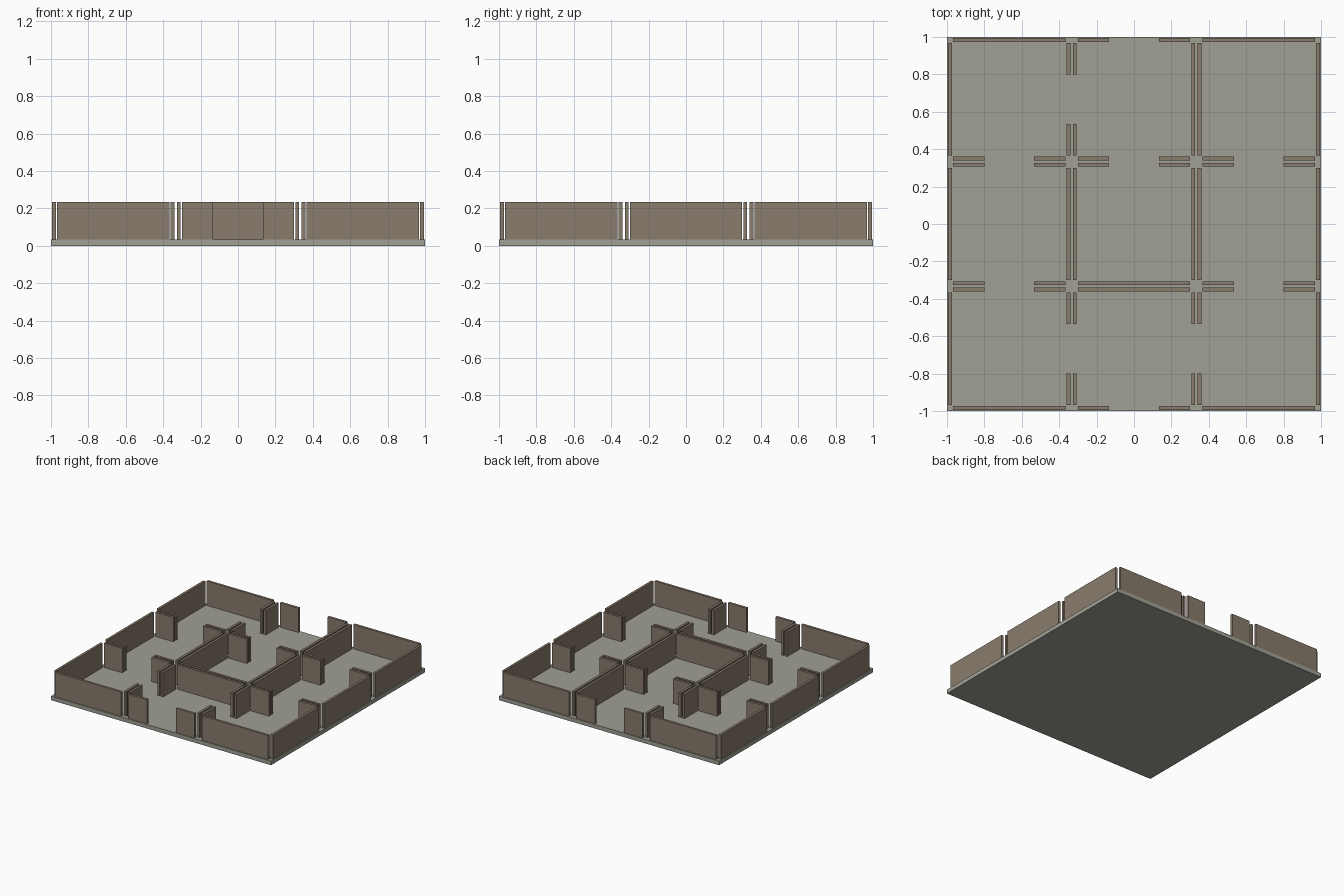
import bpy

if "Cube" in bpy.data.objects:
    bpy.data.objects.remove(bpy.data.objects["Cube"])

U = 1 / 30            # module: each room is 20 x 20 modules
ROOM = 20 * U


def material(name, rgb):
    m = bpy.data.materials.new(name)
    m.diffuse_color = (*rgb, 1)
    m.use_nodes = True
    m.node_tree.nodes["Principled BSDF"].inputs["Base Color"].default_value = m.diffuse_color
    return m


stone = material("grey stone", (0.35, 0.35, 0.30))
brick = material("brown wall", (0.25, 0.20, 0.15))


def box(name, x, y, z, sx, sy, sz, mat):
    bpy.ops.mesh.primitive_cube_add(size=1, location=(x, y, z))
    ob = bpy.context.object
    ob.name = name
    ob.scale = (sx, sy, sz)
    bpy.ops.object.transform_apply(location=False, rotation=False, scale=True)
    ob.data.materials.append(mat)


# Floor slab
box("floor", 0, 0, U / 2, 2, 2, U, stone)


def wall(name, cx, cy, dx, dy, door):
    """Thin wall just inside the room edge in direction (dx, dy)."""
    d = 9.5 * U
    # a doorway leaves two short stubs, otherwise one full-length panel
    pieces = [(-6.5, 5), (6.5, 5)] if door else [(0, 18)]
    for off, length in pieces:
        x = cx + dx * d + abs(dy) * off * U
        y = cy + dy * d + abs(dx) * off * U
        size = (0.6 * U, length * U) if dx else (length * U, 0.6 * U)
        box(name, x, y, 4 * U, *size, 6 * U, brick)


# Doors on each grid line: H[line from south][column], V[line from west][row from south]
H = ["010", "101", "111", "010"]
V = ["000", "101", "100", "000"]

# Four walls for every room
for c in range(3):
    for r in range(3):
        cx, cy = (c - 1) * ROOM, (r - 1) * ROOM
        wall("south_wall", cx, cy, 0, -1, H[r][c] == "1")
        wall("north_wall", cx, cy, 0, 1, H[r + 1][c] == "1")
        wall("west_wall", cx, cy, -1, 0, V[c][r] == "1")
        wall("east_wall", cx, cy, 1, 0, V[c + 1][r] == "1")
